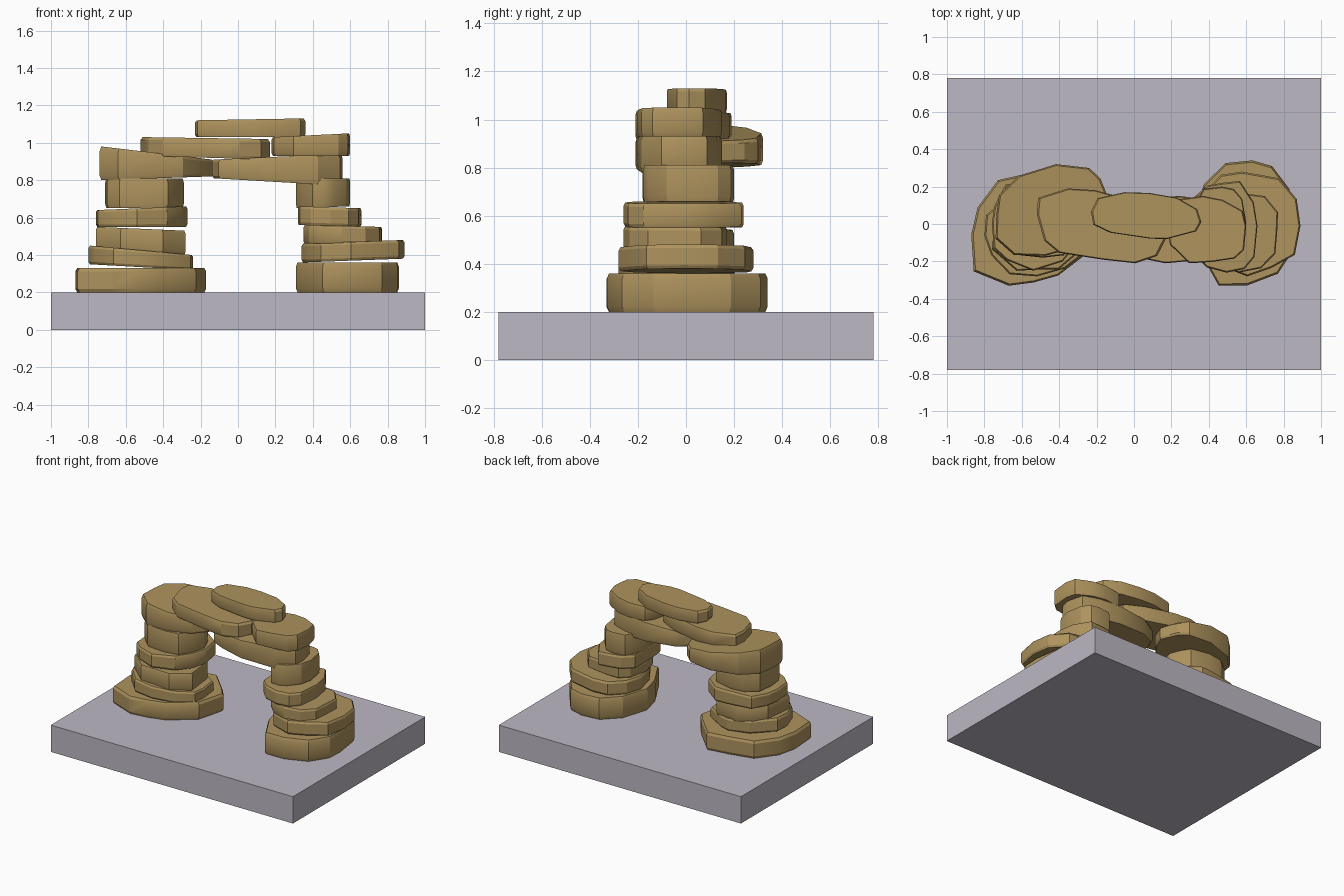
import bpy
import bmesh
import math
import random

default_cube = bpy.data.objects.get("Cube")
if default_cube:
    bpy.data.objects.remove(default_cube, do_unlink=True)


def make_material(name, colour):
    mat = bpy.data.materials.new(name)
    mat.use_nodes = True
    mat.diffuse_color = (*colour, 1)
    mat.node_tree.nodes["Principled BSDF"].inputs["Base Color"].default_value = (*colour, 1)
    return mat


sandstone = make_material("sandstone brown", (0.42, 0.29, 0.11))
plinth_grey = make_material("pale lilac grey", (0.51, 0.48, 0.55))


def fit(values, low, high):
    """Stretch a list of values so that it spans low to high."""
    a, b = min(values), max(values)
    return [low + (v - a) / (b - a) * (high - low) for v in values]


def irregular_outline(x, y, shear, seed, sides=12):
    """Uneven rounded polygon filling the given x and y spans."""
    rng = random.Random(seed)
    us, vs = [], []
    for i in range(sides):
        angle = math.tau * (i + rng.uniform(-0.28, 0.28)) / sides
        c, s = math.cos(angle), math.sin(angle)
        radius = rng.uniform(0.93, 1.06) / (abs(c) ** 2.6 + abs(s) ** 2.6) ** (1 / 2.6)
        us.append(radius * c)
        vs.append(radius * s + shear * radius * c)
    return list(zip(fit(us, *x), fit(vs, *y)))


def stone(name, x, y, left, right, shear=0, seed=1):
    """Flat stone; left and right give the bottom and top heights at each x end."""
    outline = irregular_outline(x, y, shear, seed)
    cx, cy = sum(x) / 2, sum(y) / 2
    bm = bmesh.new()
    rings = []
    # Slightly tucked rims above and below an upright side wall
    for height, size in ((0, 0.97), (0.14, 1), (0.86, 1), (1, 0.97)):
        ring = []
        for px, py in outline:
            t = (px - x[0]) / (x[1] - x[0])
            bottom = left[0] + t * (right[0] - left[0])
            top = left[1] + t * (right[1] - left[1])
            ring.append(bm.verts.new((cx + (px - cx) * size, cy + (py - cy) * size,
                                      bottom + height * (top - bottom))))
        rings.append(ring)
    for low, high in zip(rings, rings[1:]):
        for i in range(len(low)):
            j = (i + 1) % len(low)
            bm.faces.new((low[i], low[j], high[j], high[i]))
    bm.faces.new(rings[0][::-1])
    bm.faces.new(rings[-1])
    bmesh.ops.recalc_face_normals(bm, faces=bm.faces)
    mesh = bpy.data.meshes.new(name)
    bm.to_mesh(mesh)
    bm.free()
    mesh.materials.append(sandstone)
    obj = bpy.data.objects.new(name, mesh)
    bpy.context.collection.objects.link(obj)
    bpy.ops.object.select_all(action="DESELECT")
    obj.select_set(True)
    bpy.context.view_layer.objects.active = obj
    bpy.ops.object.shade_smooth_by_angle(angle=math.radians(25))


# Plinth
bpy.ops.mesh.primitive_cube_add(size=1, location=(0, 0, 0.1))
plinth = bpy.context.object
plinth.name = "plinth"
plinth.scale = (2, 1.56, 0.2)
plinth.data.materials.append(plinth_grey)

# Pillar on the -x side, from the ground up
stone("right_pillar_foot", (-0.87, -0.17), (-0.33, 0.3), (0.2, 0.33), (0.2, 0.33), 0.15, 2)
stone("right_pillar_second", (-0.8, -0.24), (-0.28, 0.2), (0.35, 0.45), (0.32, 0.4), 0, 3)
stone("right_pillar_third", (-0.76, -0.28), (-0.25, 0.2), (0.43, 0.55), (0.4, 0.53), 0, 4)
stone("right_pillar_fourth", (-0.76, -0.27), (-0.25, 0.24), (0.55, 0.64), (0.55, 0.66), 0, 5)
stone("right_pillar_top", (-0.71, -0.29), (-0.18, 0.2), (0.65, 0.81), (0.65, 0.81), 0, 6)

# Pillar on the +x side, from the ground up
stone("left_pillar_foot", (0.31, 0.86), (-0.33, 0.34), (0.2, 0.36), (0.2, 0.36), 0, 7)
stone("left_pillar_second", (0.34, 0.89), (-0.28, 0.28), (0.36, 0.46), (0.38, 0.48), 0, 8)
stone("left_pillar_third", (0.35, 0.77), (-0.26, 0.17), (0.46, 0.56), (0.46, 0.55), 0, 9)
stone("left_pillar_fourth", (0.32, 0.66), (-0.26, 0.23), (0.56, 0.66), (0.55, 0.65), 0, 10)
stone("left_pillar_top", (0.31, 0.6), (-0.18, 0.2), (0.65, 0.81), (0.66, 0.81), 0, 11)

# Span: two leaning slabs, two capping slabs and the crown
stone("right_span_slab", (-0.74, -0.13), (-0.17, 0.32), (0.8, 0.98), (0.82, 0.91), 0.2, 12)
stone("left_span_slab", (-0.14, 0.56), (-0.21, 0.15), (0.81, 0.91), (0.77, 0.94), 0, 13)
stone("right_cap_slab", (-0.52, 0.17), (-0.21, 0.19), (0.93, 1.03), (0.91, 1.02), -0.25, 14)
stone("left_cap_slab", (0.18, 0.6), (-0.21, 0.15), (0.93, 1.03), (0.93, 1.05), 0, 15)
stone("crown_slab", (-0.23, 0.36), (-0.08, 0.17), (1.03, 1.12), (1.03, 1.13), -0.25, 16)
